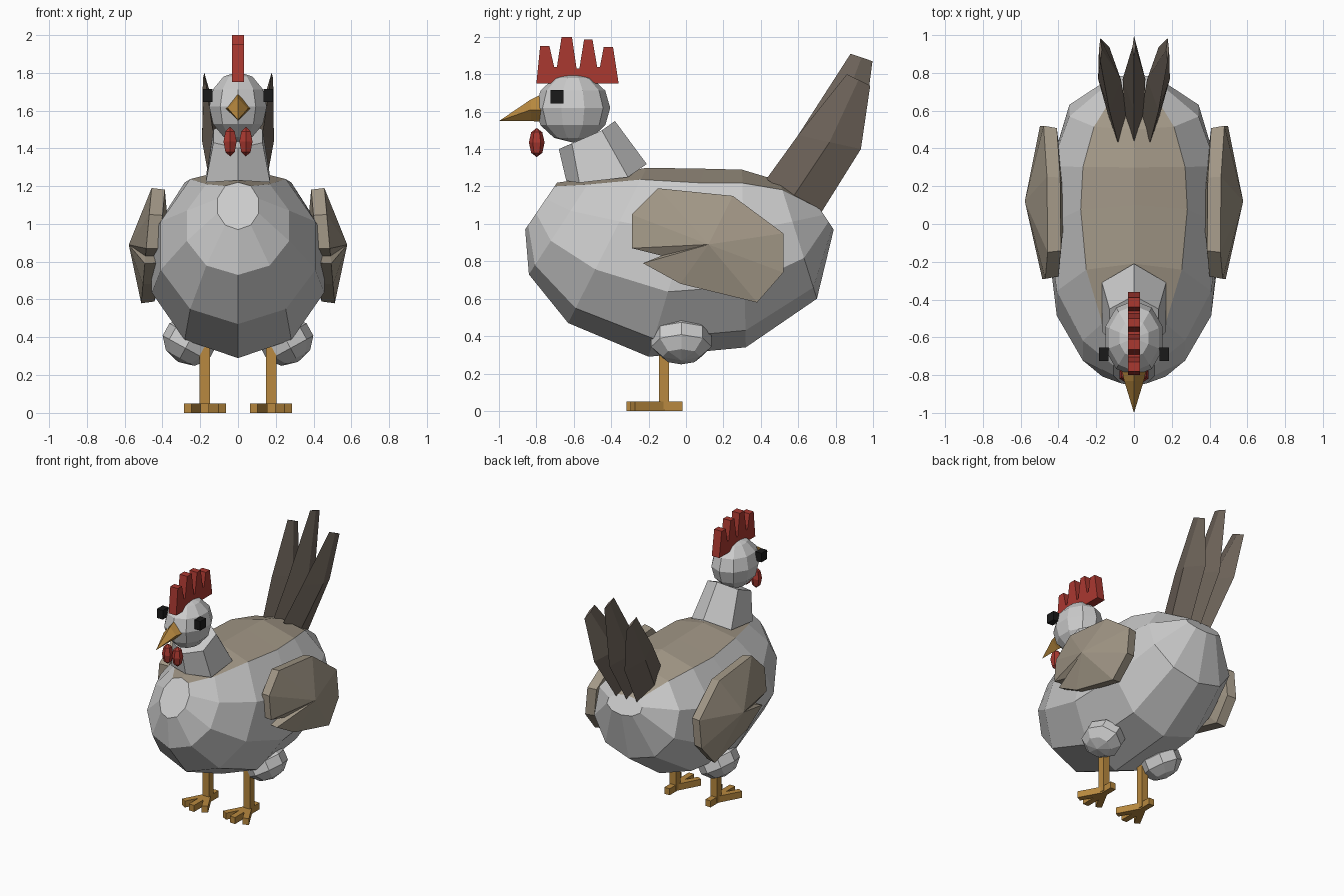
import bpy, bmesh, math
from mathutils import Vector, Matrix

if "Cube" in bpy.data.objects:
    bpy.data.objects.remove(bpy.data.objects["Cube"])


def mat(name, rgb):
    m = bpy.data.materials.new(name)
    m.diffuse_color = (*rgb, 1)
    m.use_nodes = True
    m.node_tree.nodes["Principled BSDF"].inputs["Base Color"].default_value = m.diffuse_color
    return m


BROWN = mat("brown", (0.36, 0.31, 0.24))
DARK = mat("dark_brown", (0.16, 0.13, 0.105))
RED = mat("red", (0.40, 0.04, 0.03))
ORANGE = mat("orange", (0.48, 0.25, 0.05))
BLACK = mat("black", (0.01, 0.01, 0.01))


def finish(name, bm, *mats):
    bmesh.ops.recalc_face_normals(bm, faces=bm.faces)
    me = bpy.data.meshes.new(name)
    bm.to_mesh(me)
    bm.free()
    for m in mats:
        me.materials.append(m)
    ob = bpy.data.objects.new(name, me)
    bpy.context.collection.objects.link(ob)
    return ob


def loft(name, rings, *mats, paint=None):
    """Skin a list of equal-length point rings; single-point rings become tips."""
    bm = bmesh.new()
    vs = [[bm.verts.new(p) for p in r] for r in rings]
    n = max(len(r) for r in vs)
    for a, b in zip(vs, vs[1:]):
        for i in range(n):
            j = (i + 1) % n
            quad = [a[i % len(a)], a[j % len(a)], b[j % len(b)], b[i % len(b)]]
            f = bm.faces.new(list(dict.fromkeys(quad)))
            if paint and i in paint:
                f.material_index = 1
    for r in (vs[0], vs[-1]):
        if len(r) > 2:
            bm.faces.new(r)
    return finish(name, bm, *mats)


def ball(name, centre, radii, seg, rings, *mats, rot=None):
    bm = bmesh.new()
    bmesh.ops.create_uvsphere(bm, u_segments=seg, v_segments=rings, radius=1)
    bm.transform(Matrix.Translation(centre) @ (rot or Matrix()) @ Matrix.Diagonal((*radii, 1)))
    return finish(name, bm, *mats)


def box(name, centre, size, *mats, yaw=0):
    bm = bmesh.new()
    bmesh.ops.create_cube(bm, size=1)
    bm.transform(Matrix.Translation(centre) @ Matrix.Rotation(yaw, 4, 'Z')
                 @ Matrix.Diagonal((*size, 1)))
    return finish(name, bm, *mats)


# Body: tilted ten-sided rings (bottom y, bottom z, top y, top z, half width)
rings = []
for by, bz, ty, tz, w in [(-.86, .97, -.69, 1.22, .115), (-.84, .73, -.50, 1.25, .285),
                          (-.63, .47, -.21, 1.30, .43), (-.20, .29, .10, 1.295, .48),
                          (.32, .34, .30, 1.29, .46), (.70, .60, .50, 1.23, .36),
                          (.79, .97, .71, 1.09, .15)]:
    ring = []
    for i in range(10):
        a = math.tau * i / 10
        t = (1 - math.cos(a)) / 2
        if i in (4, 6):
            t += .02
        ring.append((w * math.sin(a), by + (ty - by) * t, bz + (tz - bz) * t))
    rings.append(ring)
grey = mat("grey", (0.6, 0.6, 0.58))
loft("body", rings, grey, BROWN, paint=(4, 5))

# Neck: leaning six-sided taper
low = [(0, -.21, 1.32), (.17, -.31, 1.25), (.17, -.57, 1.22),
       (0, -.64, 1.23), (-.17, -.57, 1.22), (-.17, -.31, 1.25)]
high = [(0, -.38, 1.55), (.13, -.45, 1.50), (.13, -.61, 1.43),
        (0, -.68, 1.40), (-.13, -.61, 1.43), (-.13, -.45, 1.50)]
loft("neck", [low, high], grey)

# Head, beak, eyes and wattles
ball("head", (0, -.605, 1.62), (.16, .20, .185), 10, 6, grey)
loft("beak", [[(0, -.76, 1.70), (.066, -.77, 1.61), (0, -.76, 1.545), (-.066, -.77, 1.61)],
              [(0, -.83, 1.665), (.052, -.83, 1.61), (0, -.83, 1.55), (-.052, -.83, 1.61)],
              [(0, -1, 1.55)]], ORANGE)
for s, side in ((1, "right"), (-1, "left")):
    box(f"{side}_eye", (s * .16, -.69, 1.68), (.05, .07, .07), BLACK)
    ball(f"{side}_wattle", (s * .042, -.798, 1.435), (.04, .042, .078), 6, 4, RED)

# Comb: toothed profile given thickness
comb = [(-.80, 1.75), (-.78, 1.95), (-.73, 1.95), (-.705, 1.84), (-.69, 1.84), (-.665, 2),
        (-.61, 2), (-.585, 1.83), (-.57, 1.83), (-.545, 1.985), (-.50, 1.985),
        (-.475, 1.84), (-.46, 1.84), (-.44, 1.945), (-.39, 1.945), (-.36, 1.75)]
loft("comb", [[(x, y, z) for y, z in comb] for x in (-.032, .032)], RED)

# Wings: faceted lens with a notched rim, leaning in at the top
rim = [(-.29, 1.05), (-.15, 1.19), (.25, 1.15), (.52, .95), (.52, .74),
       (.38, .58), (-.03, .68), (-.23, .79), (-.13, .83), (-.29, .87)]
for s, side in ((1, "right"), (-1, "left")):
    def edge(dx, k):
        return [(s * (.45 + dx - .09 * (z - .88)), .12 + (y - .12) * k, .89 + (z - .89) * k)
                for y, z in rim]
    loft(f"{side}_wing", [[(s * .36, .12, .89)], edge(-.035, .97), edge(.035, 1),
                          [(s * .578, .12, .89)]], BROWN)

# Tail: three fanned diamond-section feathers
for s, side in ((-1, "left"), (0, "middle"), (1, "right")):
    tip = ((.88, 1.91), (.997, 1.87)) if s == 0 else ((.86, 1.80), (.985, 1.74))
    sections = [((.43, 1.24), (.71, 1.04), .085, .05),
                ((.60, 1.475), (.935, 1.40), .13, .06),
                (*tip, .178, .008)]
    rr = []
    for (fy, fz), (ry, rz), x, w in sections:
        my, mz = (fy + ry) / 2, (fz + rz) / 2
        rr.append([(s * x, fy, fz), (s * x + w, my, mz),
                   (s * x, ry, rz), (s * x - w, my, mz)])
    loft(f"{side}_tail_feather", rr, DARK)

# Thighs, legs and toes
for s, side in ((1, "right"), (-1, "left")):
    ball(f"{side}_thigh", (s * .26, -.025, .375), (.145, .17, .12), 8, 5, grey,
         rot=Matrix.Rotation(s * -.5, 4, 'Y'))
    box(f"{side}_leg", (s * .175, -.118, .19), (.055, .055, .36), ORANGE)
    for name, yaw, length in (("inner", -.5, .19), ("middle", 0, .20),
                              ("outer", .5, .19), ("back", math.pi, .10)):
        d = Vector((math.sin(yaw) * s, -math.cos(yaw), 0))
        c = Vector((s * .175, -.118, .025)) + d * length / 2
        box(f"{side}_{name}_toe", c, (.045, length, .05), ORANGE, yaw=yaw * s)
